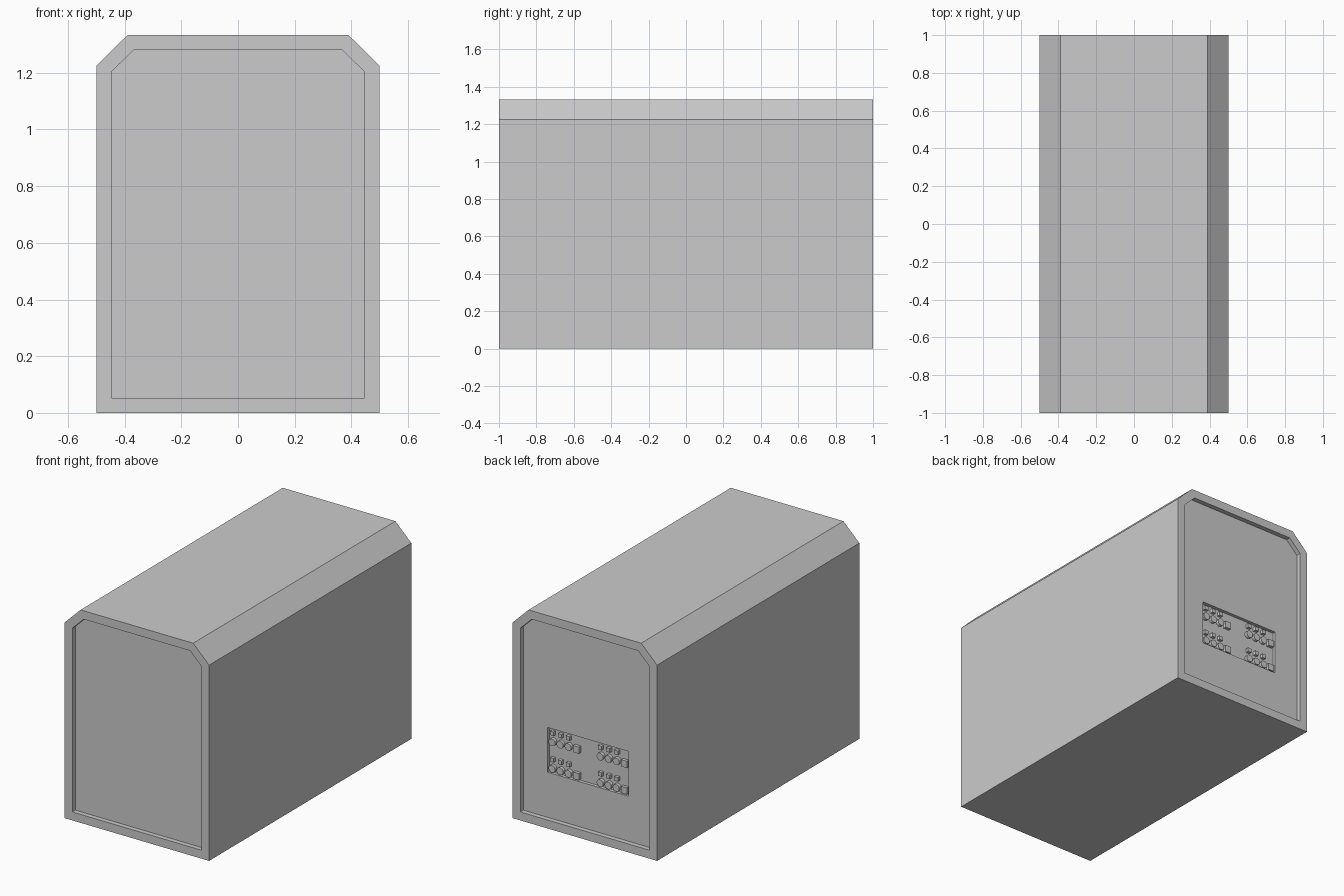
import bpy, bmesh, math
from mathutils import Matrix, Vector

cube = bpy.data.objects.get("Cube")
if cube:
    bpy.data.objects.remove(cube, do_unlink=True)

grey = bpy.data.materials.new("light grey")
grey.use_nodes = True
grey.diffuse_color = (0.6, 0.6, 0.6, 1)
grey.node_tree.nodes["Principled BSDF"].inputs["Base Color"].default_value = (0.6, 0.6, 0.6, 1)

RECESS = 0.03          # depth of the end panels behind their rims
PANEL_Y = 1 - RECESS   # rear panel surface
FLOOR_Y = 0.95         # floor of the socket bay


def finish(bm, name):
    """Turn a bmesh into a named grey object."""
    bmesh.ops.recalc_face_normals(bm, faces=bm.faces)
    mesh = bpy.data.meshes.new(name)
    bm.to_mesh(mesh)
    bm.free()
    mesh.materials.append(grey)
    obj = bpy.data.objects.new(name, mesh)
    bpy.context.collection.objects.link(obj)
    return obj


def box(name, x, y0, y1, z, width, height):
    """Box centred on x and z, spanning y0 to y1."""
    bm = bmesh.new()
    place = Matrix.Translation((x, (y0 + y1) / 2, z)) @ Matrix.Diagonal((width, y1 - y0, height, 1))
    bmesh.ops.create_cube(bm, size=1, matrix=place)
    return finish(bm, name)


def round_plug(name, x, y0, y1, z, radius):
    """Short cylinder along y."""
    bm = bmesh.new()
    place = Matrix.Translation((x, (y0 + y1) / 2, z)) @ Matrix.Rotation(math.pi / 2, 4, 'X')
    bmesh.ops.create_cone(bm, cap_ends=True, segments=12, radius1=radius, radius2=radius,
                          depth=y1 - y0, matrix=place)
    return finish(bm, name)


# Casing: chamfered profile extruded front to back
bm = bmesh.new()
half = [(0.5, 0), (0.5, 1.225), (0.39, 1.333)]
profile = half + [(-x, z) for x, z in reversed(half)]
front = bm.faces.new([bm.verts.new((x, -1, z)) for x, z in profile])
back = bmesh.ops.extrude_face_region(bm, geom=[front], use_keep_orig=True)["geom"]
bmesh.ops.translate(bm, vec=(0, 2, 0), verts=[v for v in back if isinstance(v, bmesh.types.BMVert)])
bmesh.ops.recalc_face_normals(bm, faces=bm.faces)

# Rims and sunken panels at both ends
for end in [f for f in bm.faces if abs(f.normal.y) > 0.9]:
    inward = end.normal * -RECESS
    bmesh.ops.inset_individual(bm, faces=[end], thickness=0.053, use_even_offset=True)
    panel = bmesh.ops.extrude_discrete_faces(bm, faces=[end])["faces"][0]
    bmesh.ops.translate(bm, vec=Vector(inward), verts=panel.verts)
casing = finish(bm, "casing")

# Socket bay cut into the rear panel
cutter = box("socket_bay_cutter", 0, FLOOR_Y, 1.05, 0.475, 0.56, 0.28)
cutter.hide_render = True
cutter.hide_viewport = True
cutter.display_type = 'WIRE'
cut = casing.modifiers.new("socket_bay", 'BOOLEAN')
cut.operation = 'DIFFERENCE'
cut.solver = 'EXACT'
cut.object = cutter

# Four mirrored groups of sockets: three small keys above three round plugs and a square one
PITCH = 0.0556
for side, first_x in (("left", 0.25), ("right", -0.083)):
    for level, z in (("upper", 0.529), ("lower", 0.363)):
        for i in range(4):
            x = first_x - i * PITCH
            tag = f"{side}_{level}_{i + 1}"
            if i < 3:
                box("small_key_" + tag, x, FLOOR_Y - 0.005, PANEL_Y, z + 0.056, 0.025, 0.025)
                round_plug("round_plug_" + tag, x, FLOOR_Y - 0.005, PANEL_Y, z, 0.023)
            else:
                box("square_plug_" + tag, x, FLOOR_Y - 0.005, PANEL_Y, z, 0.04, 0.042)
